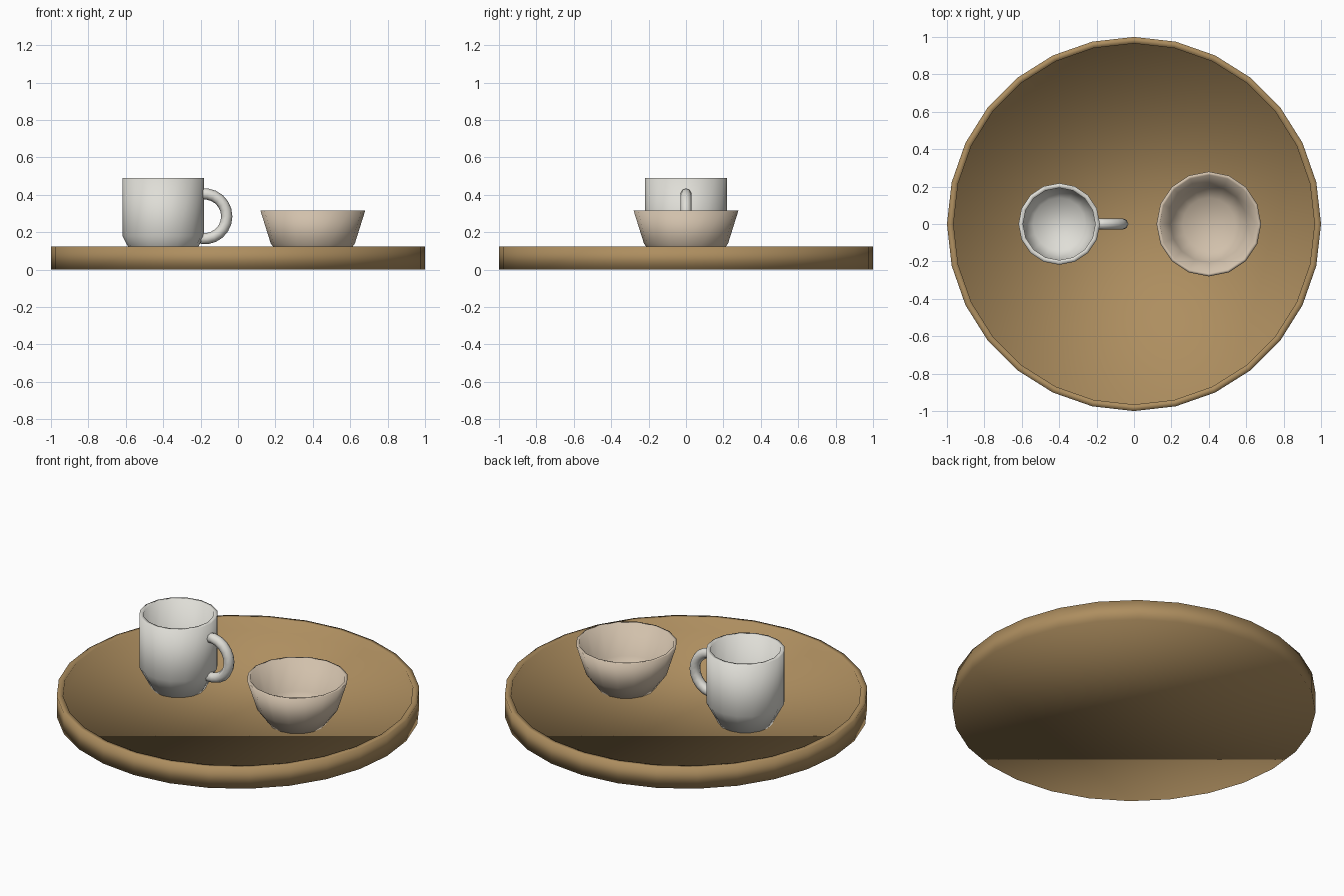
import bpy
import bmesh
from math import sin, cos, pi, radians

cube = bpy.data.objects.get("Cube")
if cube:
    bpy.data.objects.remove(cube)


def material(name, rgb):
    mat = bpy.data.materials.new(name)
    mat.use_nodes = True
    mat.diffuse_color = (*rgb, 1)
    mat.node_tree.nodes["Principled BSDF"].inputs["Base Color"].default_value = (*rgb, 1)
    return mat


def finish(bm, name, mat, location):
    bmesh.ops.recalc_face_normals(bm, faces=bm.faces)
    for face in bm.faces:
        face.smooth = True
    mesh = bpy.data.meshes.new(name)
    bm.to_mesh(mesh)
    bm.free()
    mesh.materials.append(mat)
    obj = bpy.data.objects.new(name, mesh)
    obj.location = location
    bpy.context.collection.objects.link(obj)
    return obj


def skin(name, rings, mat, location):
    """Join equal rings of points with quads and cap both ends."""
    bm = bmesh.new()
    loops = [[bm.verts.new(p) for p in ring] for ring in rings]
    for a, b in zip(loops, loops[1:]):
        for i in range(len(a)):
            j = (i + 1) % len(a)
            bm.faces.new((a[i], a[j], b[j], b[i]))
    bm.faces.new(loops[0])
    bm.faces.new(loops[-1])
    return finish(bm, name, mat, location)


def lathe(name, profile, sides, mat, location):
    """Turn a (radius, height) profile around z."""
    angles = [2 * pi * i / sides for i in range(sides)]
    rings = [[(r * cos(a), r * sin(a), z) for a in angles] for r, z in profile]
    return skin(name, rings, mat, location)


def arc_tube(name, major, minor, sweep, steps, sides, mat, location):
    """Bend a round tube along an arc in the xz plane, opening towards -x."""
    rings = []
    for i in range(steps + 1):
        t = sweep * (2 * i / steps - 1)
        ring = []
        for k in range(sides):
            a = 2 * pi * k / sides
            r = major + minor * cos(a)
            ring.append((r * cos(t), minor * sin(a), r * sin(t)))
        rings.append(ring)
    return skin(name, rings, mat, location)


wood = material("warm wood", (0.42, 0.27, 0.115))
white = material("white ceramic", (0.74, 0.73, 0.68))
cream = material("cream ceramic", (0.64, 0.53, 0.41))

FLOOR = 0.05

# Round tray with a raised rim
lathe("tray", [(1, 0), (1, 0.125), (0.965, 0.125), (0.965, FLOOR)], 28, wood, (0, 0, 0))

# Mug with a tapered foot
lathe("mug", [(0.15, 0), (0.218, 0.13), (0.218, 0.44), (0.193, 0.44), (0.193, 0.13), (0.14, 0.03)],
      16, white, (-0.4, 0, FLOOR))
arc_tube("mug_handle", 0.12, 0.03, radians(98), 12, 8, white, (-0.18, 0, 0.285))

# Flared bowl
lathe("bowl", [(0.16, 0), (0.225, 0.09), (0.28, 0.265), (0.262, 0.265), (0.205, 0.09), (0.14, 0.025)],
      16, cream, (0.4, 0, FLOOR))
